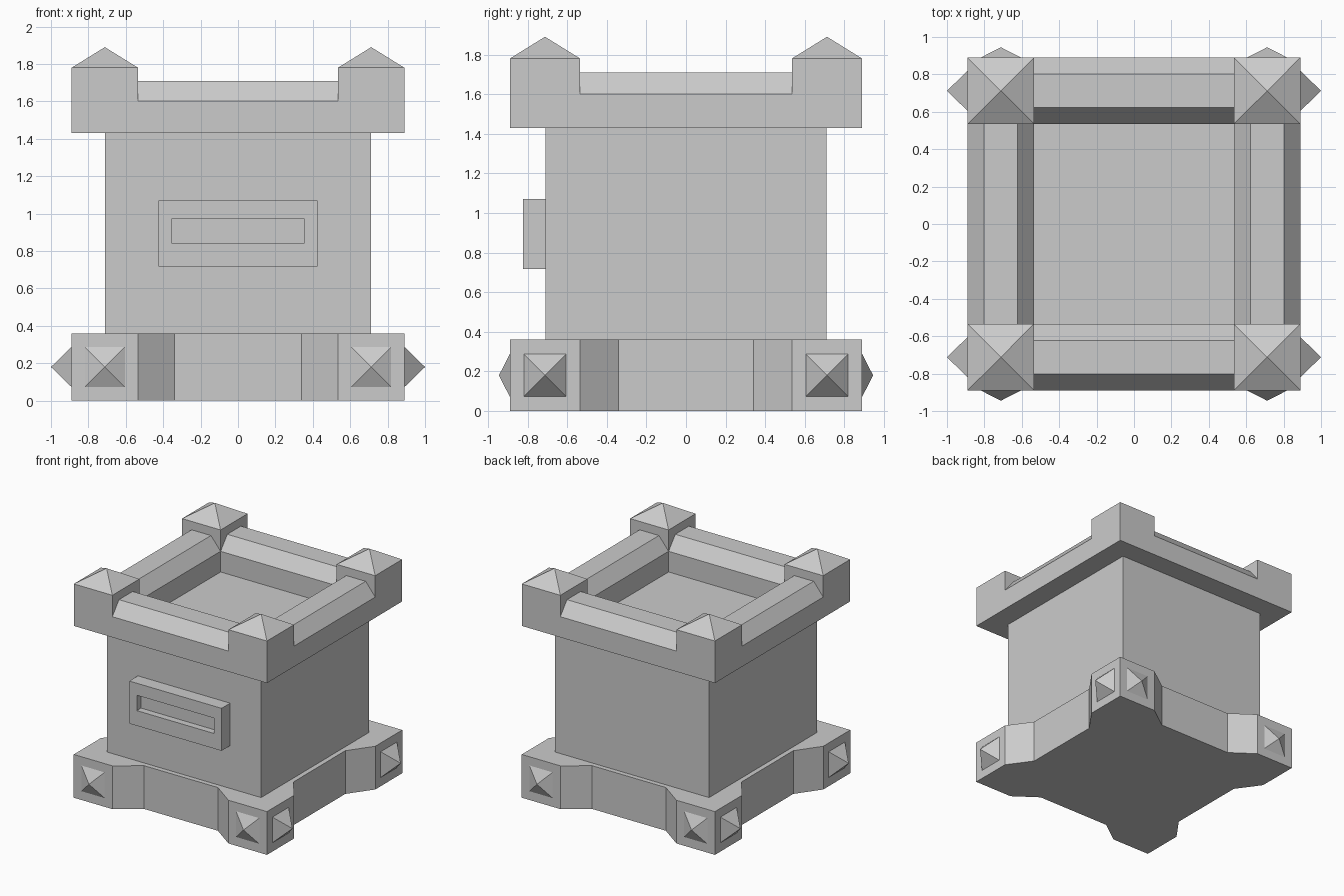
import bpy, bmesh
from math import pi
from mathutils import Matrix, Vector

if "Cube" in bpy.data.objects:
    bpy.data.objects.remove(bpy.data.objects["Cube"])


def finish(name, bm):
    bmesh.ops.recalc_face_normals(bm, faces=bm.faces)
    mesh = bpy.data.meshes.new(name)
    bm.to_mesh(mesh)
    bm.free()
    obj = bpy.data.objects.new(name, mesh)
    bpy.context.collection.objects.link(obj)
    return obj


def prism(name, points, offset):
    """Extrude a closed outline of 3D points along an offset."""
    bm = bmesh.new()
    face = bm.faces.new([bm.verts.new(p) for p in points])
    ext = bmesh.ops.extrude_face_region(bm, geom=[face], use_keep_orig=True)
    verts = [g for g in ext["geom"] if isinstance(g, bmesh.types.BMVert)]
    bmesh.ops.translate(bm, vec=offset, verts=verts)
    return finish(name, bm)


def box(name, lo, hi):
    pts = [(lo[0], lo[1], lo[2]), (hi[0], lo[1], lo[2]),
           (hi[0], hi[1], lo[2]), (lo[0], hi[1], lo[2])]
    return prism(name, pts, (0, 0, hi[2] - lo[2]))


def pyramid(bm, base, apex):
    vs = [bm.verts.new(p) for p in base]
    tip = bm.verts.new(apex)
    bm.faces.new(vs)
    for i in range(4):
        bm.faces.new((vs[i], vs[(i + 1) % 4], tip))


IN, MID, OUT = 0.535, 0.712, 0.89
BASE_TOP, BODY_TOP = 0.36, 1.43
SQUARE = [(-1, -1), (1, -1), (1, 1), (-1, 1)]

# Base slab with four protruding corner feet
side = [(-OUT, -OUT), (-IN, -OUT), (-0.34, -0.75), (0.34, -0.75), (IN, -OUT)]
outline = [Matrix.Rotation(k * pi / 2, 3, 'Z') @ Vector((x, y, 0))
           for k in range(4) for x, y in side]
prism("base", outline, (0, 0, BASE_TOP))

# Main body
box("body", (-0.71, -0.71, BASE_TOP), (0.71, 0.71, BODY_TOP))

# Chamfered rails around the top
profile = [(-OUT, BODY_TOP), (-OUT, 1.602), (-0.802, 1.71),
           (-0.623, 1.71), (-IN, 1.602), (-IN, BODY_TOP)]
for k, label in enumerate(("front", "right", "back", "left")):
    rail = prism(label + "_rail", [(-IN, y, z) for y, z in profile], (2 * IN, 0, 0))
    rail.data.transform(Matrix.Rotation(k * pi / 2, 4, 'Z'))

# Corner posts with pyramid caps, and pyramid studs on the feet
H, S, ZC = (OUT - IN) / 2, 0.107, 0.18
for sx, sy in SQUARE:
    tag = ("back" if sy > 0 else "front") + ("_right" if sx > 0 else "_left")
    cx, cy = sx * MID, sy * MID
    box("post_" + tag, (cx - H, cy - H, BODY_TOP), (cx + H, cy + H, 1.78))
    bm = bmesh.new()
    pyramid(bm, [(cx + a * H, cy + b * H, 1.78) for a, b in SQUARE], (cx, cy, 1.89))
    finish("post_cap_" + tag, bm)
    bm = bmesh.new()
    pyramid(bm, [(cx + a * S, sy * OUT, ZC + b * S) for a, b in SQUARE],
            (cx, sy * 0.945, ZC))
    pyramid(bm, [(sx * OUT, cy + a * S, ZC + b * S) for a, b in SQUARE],
            (sx * 1.0, cy, ZC))
    finish("foot_studs_" + tag, bm)

# Front plate with a recessed slot
plate = box("slot_plate", (-0.425, -0.823, 0.716), (0.425, -0.71, 1.07))
cutter = box("slot_cutter", (-0.356, -0.9, 0.842), (0.356, -0.767, 0.97))
cutter.hide_render = True
cutter.hide_set(True)
mod = plate.modifiers.new("slot", 'BOOLEAN')
mod.operation = 'DIFFERENCE'
mod.solver = 'EXACT'
mod.object = cutter
